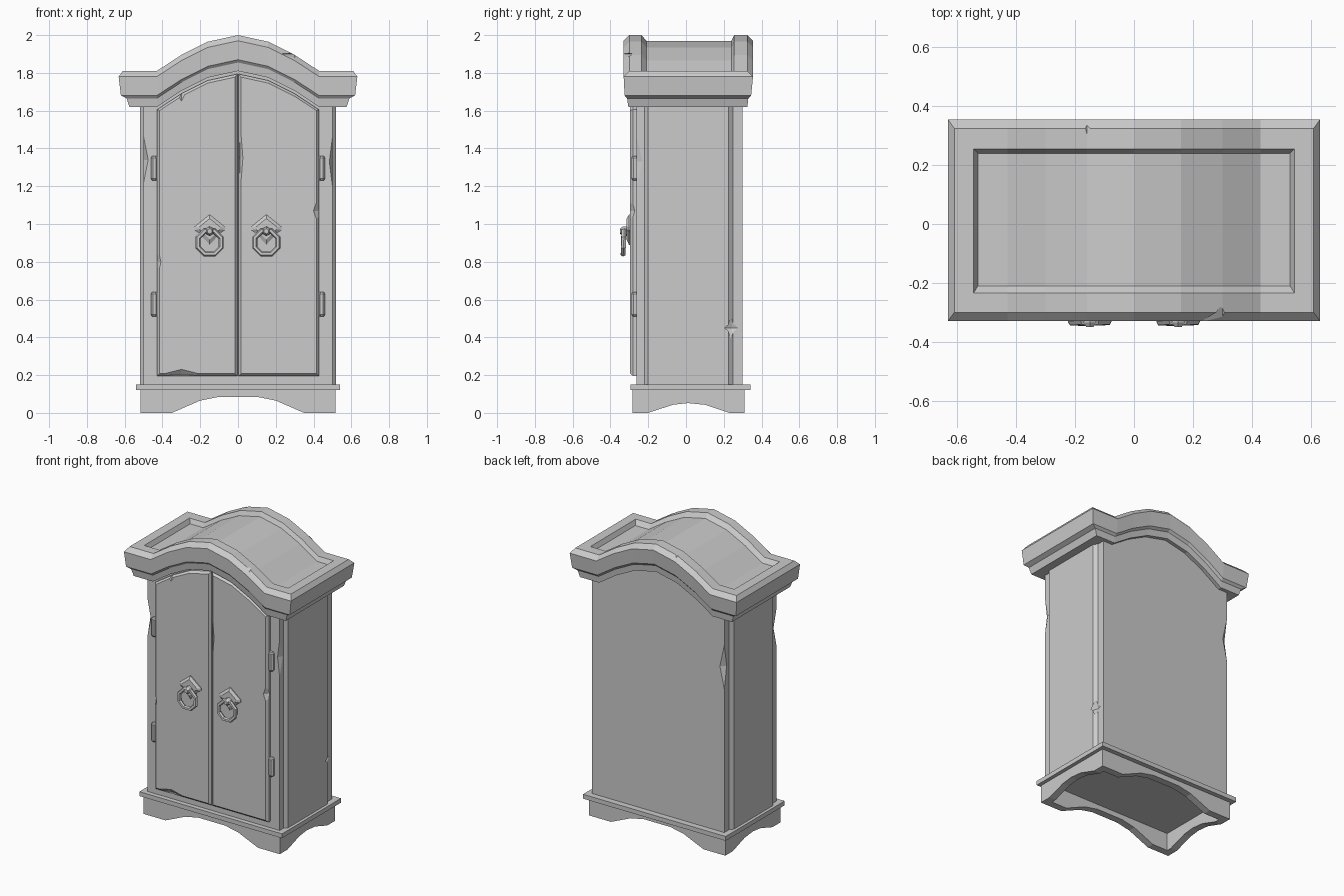
import bpy, bmesh, math
from mathutils import Matrix

if "Cube" in bpy.data.objects:
    bpy.data.objects.remove(bpy.data.objects["Cube"], do_unlink=True)

grey = bpy.data.materials.new("plain grey")
grey.use_nodes = True
grey.diffuse_color = (0.6, 0.6, 0.6, 1)
grey.node_tree.nodes["Principled BSDF"].inputs["Base Color"].default_value = (0.6, 0.6, 0.6, 1)

ARCH = [(0, 0.19), (0.16, 0.155), (0.30, 0.085), (0.43, 0)]
STATIONS = sorted({s * x for x, _ in ARCH for s in (-1, 1)})


def rise(x):
    """Height of the faceted arch above its shoulders."""
    x = abs(x)
    for (xa, za), (xb, zb) in zip(ARCH, ARCH[1:]):
        if x <= xb:
            return za + (zb - za) * (x - xa) / (xb - xa)
    return 0


def finish(name, bm):
    bmesh.ops.recalc_face_normals(bm, faces=bm.faces)
    mesh = bpy.data.meshes.new(name)
    bm.to_mesh(mesh)
    bm.free()
    mesh.materials.append(grey)
    ob = bpy.data.objects.new(name, mesh)
    bpy.context.collection.objects.link(ob)
    return ob


def loft(name, loops, strip_caps=False):
    """Skin a list of equal closed loops and cap both ends."""
    bm = bmesh.new()
    rings = [[bm.verts.new(p) for p in loop] for loop in loops]
    n = len(rings[0])
    for a, b in zip(rings, rings[1:]):
        for i in range(n):
            j = (i + 1) % n
            bm.faces.new((a[i], a[j], b[j], b[i]))
    for r in (rings[0], rings[-1]):
        if strip_caps:
            for i in range(n // 2 - 1):
                bm.faces.new((r[i], r[i + 1], r[n - 2 - i], r[n - 1 - i]))
        else:
            bm.faces.new(r)
    return finish(name, bm)


def box(name, x0, x1, y0, y1, z0, z1):
    return loft(name, [[(x0, y0, z), (x1, y0, z), (x1, y1, z), (x0, y1, z)] for z in (z0, z1)])


def arched(x0, x1, zb, zt, y):
    """Upright panel outline whose top follows the arch."""
    tops = [x1] + [x for x in reversed(STATIONS) if x0 < x < x1] + [x0]
    return [(x0, y, zb), (x1, y, zb)] + [(x, y, zt + rise(x)) for x in tops]


def chip(ob, spots):
    """Cut worn notches with stretched octahedra."""
    for pos, size in spots:
        bm = bmesh.new()
        bmesh.ops.create_uvsphere(bm, u_segments=4, v_segments=2, radius=1)
        bmesh.ops.transform(bm, matrix=Matrix.Translation(pos) @ Matrix.Diagonal((*size, 1)), verts=bm.verts)
        cutter = finish("chip_cutter", bm)
        cutter.hide_render = True
        mod = ob.modifiers.new("chip", 'BOOLEAN')
        mod.operation = 'DIFFERENCE'
        mod.solver = 'EXACT'
        mod.object = cutter
        bpy.context.view_layer.objects.active = ob
        bpy.ops.object.modifier_apply(modifier=mod.name)
        bpy.data.objects.remove(cutter, do_unlink=True)


# Cabinet body with stepped, chamfered corners
body = loft("cabinet_body", [arched(-w, w, 0.14, 1.65, y) for y, w in (
    (-0.263, 0.50), (-0.22, 0.50), (-0.20, 0.52), (0.225, 0.52), (0.25, 0.50), (0.30, 0.50))])
chip(body, [((-0.50, -0.27, 1.34), (0.03, 0.04, 0.15)),
            ((0.50, -0.27, 1.33), (0.02, 0.04, 0.16)),
            ((-0.50, 0.305, 1.28), (0.04, 0.03, 0.18)),
            ((0.51, 0.24, 0.45), (0.02, 0.07, 0.06))])

# Cornice ring and sunken roof: half width, front, back, shoulder height
cornice = []
for w, y0, y1, z in ((0.575, -0.305, 0.325, 1.62), (0.59, -0.312, 0.33, 1.665),
                     (0.62, -0.325, 0.345, 1.68), (0.632, -0.33, 0.355, 1.78),
                     (0.61, -0.30, 0.325, 1.81), (0.545, -0.235, 0.255, 1.81),
                     (0.53, -0.21, 0.24, 1.78)):
    xs = [-w] + STATIONS + [w]
    cornice.append([(x, y0, z + rise(x)) for x in xs] +
                   [(x, y1, z + rise(x)) for x in reversed(xs)])
top = loft("cornice_and_roof", cornice, strip_caps=True)
chip(top, [((0.30, -0.335, 1.90), (0.08, 0.06, 0.03)),
           ((-0.31, -0.33, 1.90), (0.03, 0.06, 0.02)),
           ((-0.16, 0.35, 1.98), (0.035, 0.09, 0.03))])

# Pair of raised doors with bevelled rims
for side, x0, x1 in (("right", -0.437, -0.003), ("left", 0.003, 0.437)):
    # keep the rim outside the last arch station on every section
    b = 0.014
    x0, x1 = max(x0, -0.429), min(x1, 0.429)
    door = loft(side + "_door", [arched(x0, x1, 0.195, 1.605, -0.25),
                                 arched(x0, x1, 0.195, 1.605, -0.28),
                                 arched(x0 + b, x1 - b, 0.195 + b, 1.605 - b, -0.296)])
    if side == "right":
        chip(door, [((-0.43, -0.30, 0.80), (0.025, 0.03, 0.12)),
                    ((-0.30, -0.30, 0.20), (0.14, 0.03, 0.035)),
                    ((-0.30, -0.30, 1.69), (0.025, 0.02, 0.05))])
    else:
        chip(door, [((0.43, -0.30, 1.07), (0.035, 0.03, 0.10)),
                    ((0.01, -0.30, 1.35), (0.02, 0.02, 0.25))])

# Plinth slab
box("plinth_slab", -0.54, 0.54, -0.295, 0.342, 0.12, 0.15)

# Scalloped skirt boards around a hollow base
FRONT_CURVE = [(-0.35, 0), (-0.2, 0.065), (-0.1, 0.085), (0.1, 0.085), (0.2, 0.065), (0.35, 0)]
SIDE_CURVE = [(-0.2, 0), (-0.07, 0.043), (0.01, 0.052), (0.10, 0.043), (0.23, 0)]


def board(a, b, curve):
    return [(a, 0.13), (a, 0)] + curve + [(b, 0), (b, 0.13)]


for name, ya, yb in (("front_skirt", -0.284, -0.235), ("back_skirt", 0.311, 0.262)):
    loft(name, [[(x, y, z) for x, z in board(-0.515, 0.515, FRONT_CURVE)] for y in (ya, yb)])
for name, s in (("right_skirt", -1), ("left_skirt", 1)):
    loft(name, [[(x * s, y, z) for y, z in board(-0.24, 0.267, SIDE_CURVE)] for x in (0.515, 0.466)])


def tube(name, pos, along, sections, sides=8):
    """Turned part from (offset, radius) sections along z or -y."""
    loops = []
    for t, r in sections:
        loop = []
        for i in range(sides):
            a = 2 * math.pi * (i + 0.5) / sides
            u, v = r * math.cos(a), r * math.sin(a)
            d = (u, v, t) if along == 'z' else (u, -t, v)
            loop.append(tuple(p + q for p, q in zip(pos, d)))
        loops.append(loop)
    return loft(name, loops)


for side, s in (("right", -1), ("left", 1)):
    # Hinges
    for level, z in (("lower", 0.575), ("upper", 1.295)):
        tube(f"{side}_{level}_hinge", (s * 0.443, -0.27, z), 'z',
             [(-0.065, 0.012), (-0.055, 0.02), (0.055, 0.02), (0.065, 0.012)])

    # Handle plate, boss and hanging ring
    x = s * 0.15
    outline = [(0, 0.07), (0.08, 0.005), (0.08, -0.012), (0.06, -0.025),
               (0, -0.09), (-0.06, -0.025), (-0.08, -0.012), (-0.08, 0.005)]
    loft(side + "_handle_plate", [[(x + u * k, y, 0.98 + v * k) for u, v in outline]
                                  for y, k in ((-0.28, 1), (-0.302, 1), (-0.314, 0.7))])
    tube(side + "_handle_boss", (x, -0.30, 0.962), 'y',
         [(0, 0.026), (0.035, 0.024), (0.05, 0.014)], 6)
    bpy.ops.mesh.primitive_torus_add(major_segments=8, minor_segments=6, major_radius=0.066,
                                     minor_radius=0.014, location=(x, -0.331, 0.902),
                                     rotation=(math.radians(88), math.pi / 8, 0))
    ring = bpy.context.object
    ring.name = side + "_handle_ring"
    ring.data.materials.append(grey)
